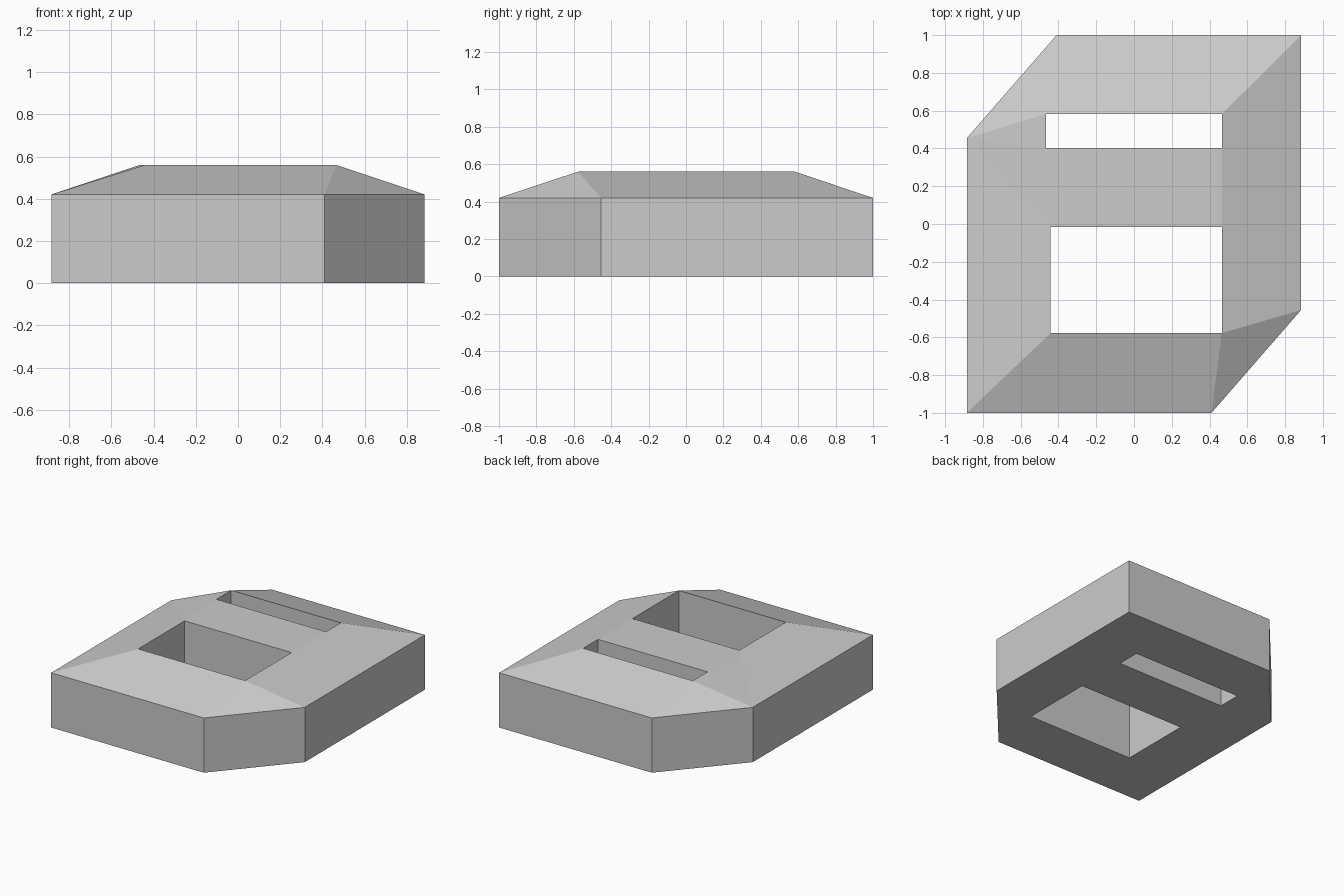
import bpy
import bmesh

cube = bpy.data.objects.get("Cube")
if cube:
    bpy.data.objects.remove(cube, do_unlink=True)

RIM_Z, TOP_Z = 0.42, 0.56

# Single plain grey
grey = bpy.data.materials.new("plain grey")
grey.use_nodes = True
colour = (0.6, 0.6, 0.6, 1.0)
grey.diffuse_color = colour
grey.node_tree.nodes["Principled BSDF"].inputs["Base Color"].default_value = colour

# Plan: six-sided outline with two opposite cut corners
plan = {
    "front_right": (-0.885, -1.0), "front_cut": (0.41, -1.0),
    "left_cut": (0.885, -0.455), "back_left": (0.885, 1.0),
    "back_cut": (-0.41, 1.0), "right_cut": (-0.885, 0.455),
}
rim_names = set(plan)

# Corners of the wide opening and the narrow opening
plan.update({
    "wide_a": (-0.442, -0.578), "wide_b": (0.465, -0.578),
    "wide_c": (0.465, -0.015), "wide_d": (-0.442, -0.015),
    "slot_a": (-0.465, 0.402), "slot_b": (0.465, 0.402),
    "slot_c": (0.465, 0.582), "slot_d": (-0.465, 0.582),
})

# Panels of the frame: slopes, cut corners and the flat crossbar
panels = [
    "front_right front_cut wide_b wide_a",
    "front_cut left_cut wide_b",
    "left_cut back_left slot_c slot_b wide_c wide_b",
    "back_left back_cut slot_d slot_c",
    "back_cut right_cut slot_d",
    "right_cut slot_a slot_d",
    "right_cut wide_d slot_a",
    "right_cut front_right wide_a wide_d",
    "wide_d wide_c slot_b slot_a",
]

bm = bmesh.new()
base = {name: bm.verts.new((x, y, 0)) for name, (x, y) in plan.items()}
for panel in panels:
    bm.faces.new([base[name] for name in panel.split()])

# Raise a copy of the plan, with a lower outer rim and a higher middle
rim_points = [base[name].co.copy() for name in rim_names]
result = bmesh.ops.extrude_face_region(bm, geom=bm.faces[:], use_keep_orig=True)
for item in result["geom"]:
    if isinstance(item, bmesh.types.BMVert):
        on_rim = any((item.co - p).length < 1e-4 for p in rim_points)
        item.co.z = RIM_Z if on_rim else TOP_Z
bmesh.ops.recalc_face_normals(bm, faces=bm.faces[:])

mesh = bpy.data.meshes.new("bevelled_frame")
bm.to_mesh(mesh)
bm.free()
mesh.materials.append(grey)
frame = bpy.data.objects.new("bevelled_frame", mesh)
bpy.context.collection.objects.link(frame)
